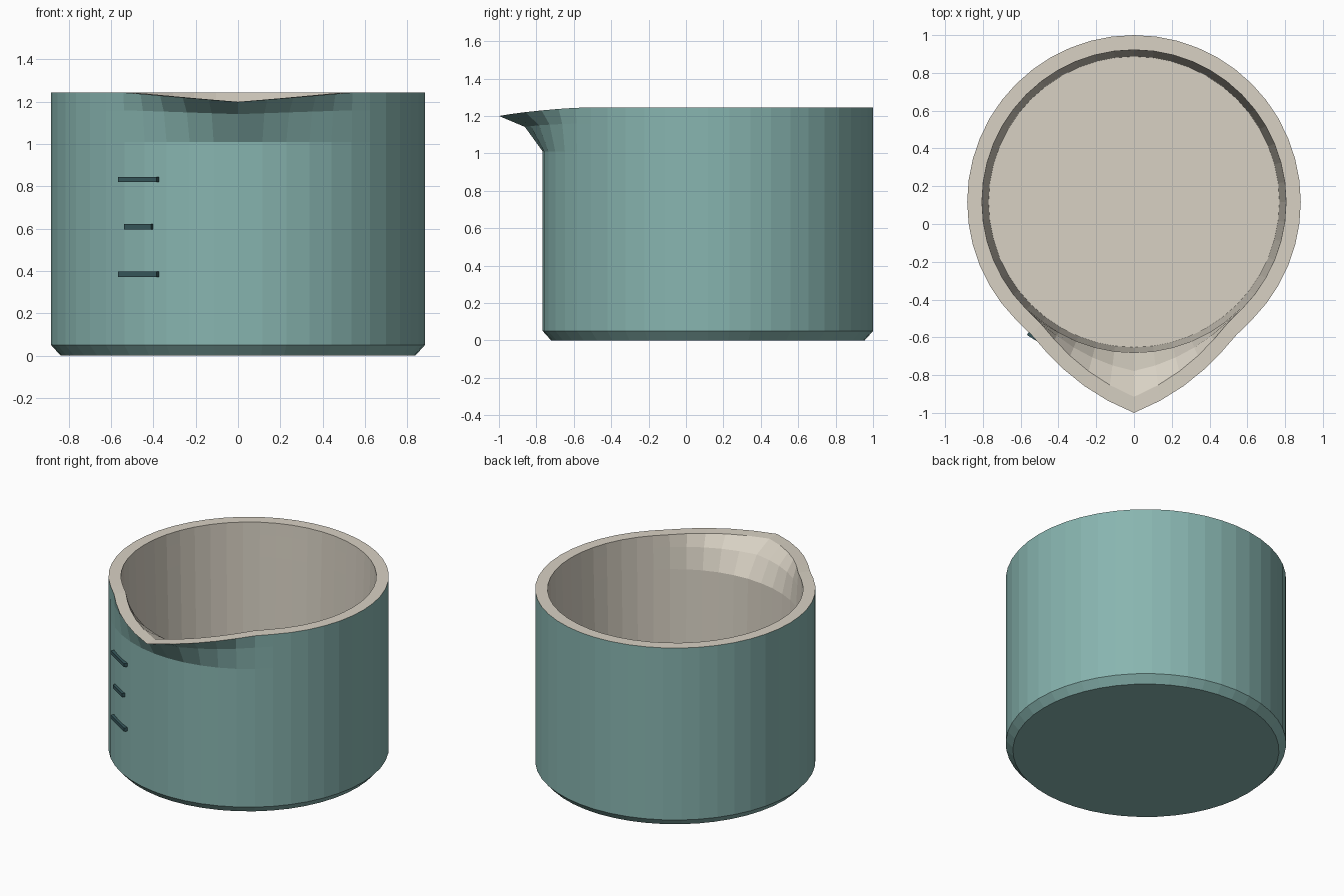
import bpy, bmesh, math

if "Cube" in bpy.data.objects:
    bpy.data.objects.remove(bpy.data.objects["Cube"])

SEG = 48            # sides of the cup
CY = 0.117          # cup axis position in y
R_OUT, R_IN, R_FLOOR = 0.883, 0.805, 0.77
TOP, LIP_START, LIP_MID = 1.245, 1.01, 1.16
LIP_ANGLE = math.radians(40)


def material(name, rgb):
    m = bpy.data.materials.new(name)
    m.diffuse_color = (*rgb, 1)
    m.use_nodes = True
    m.node_tree.nodes["Principled BSDF"].inputs["Base Color"].default_value = m.diffuse_color
    return m


teal = material("teal", (0.246, 0.462, 0.434))
cream = material("cream", (0.69, 0.64, 0.55))
dark = material("dark teal", (0.038, 0.098, 0.107))


def link(bm, name, mats):
    me = bpy.data.meshes.new(name)
    bm.to_mesh(me)
    bm.free()
    for m in mats:
        me.materials.append(m)
    ob = bpy.data.objects.new(name, me)
    bpy.context.collection.objects.link(ob)
    return ob


def ring(bm, r, z, pull=0.234):
    """Circle of points, pulled out and down into the pouring lip near the top."""
    rise = max(0, (z - LIP_START) / (TOP - LIP_START)) ** 2
    pts = []
    for i in range(SEG):
        a = 2 * math.pi * i / SEG
        off = min(a, 2 * math.pi - a)
        k = rise * max(0, 1 - off / LIP_ANGLE) ** 1.3
        rr = r + pull * k
        pts.append(bm.verts.new((rr * math.sin(a), CY - rr * math.cos(a), z - 0.045 * k)))
    return pts


# Cup body: outside up, over the rim, down the inside to the floor
bm = bmesh.new()
r_low = R_FLOOR + (R_IN - R_FLOOR) * 0.8
r_mid = R_FLOOR + (R_IN - R_FLOOR) * 0.93
profile = [(0.838, 0), (R_OUT, 0.05), (R_OUT, LIP_START), (R_OUT, LIP_MID), (R_OUT, TOP),
           (R_IN, TOP), (r_mid, LIP_MID), (r_low, LIP_START), (R_FLOOR, 0.06)]
rings = [ring(bm, r, z, 0.234 if i < 5 else 0.227) for i, (r, z) in enumerate(profile)]
for n, (lo, hi) in enumerate(zip(rings, rings[1:])):
    for i in range(SEG):
        j = (i + 1) % SEG
        f = bm.faces.new((lo[i], lo[j], hi[j], hi[i]))
        f.material_index = 0 if n < 4 else 1
bm.faces.new(rings[0][::-1])
bm.faces.new(rings[-1]).material_index = 1
link(bm, "cup_body", (teal, cream))

# Measuring marks on the front left of the wall
ANG = math.radians(32)
for n, (z, length) in enumerate([(0.385, 0.215), (0.61, 0.15), (0.833, 0.215)]):
    bm = bmesh.new()
    bmesh.ops.create_cube(bm, size=1)
    bmesh.ops.scale(bm, vec=(length, 0.03, 0.025), verts=bm.verts)
    ob = link(bm, f"measuring_mark_{n + 1}", (dark,))
    ob.location = (-R_OUT * math.sin(ANG), CY - R_OUT * math.cos(ANG), z)
    ob.rotation_euler = (0, 0, -ANG)
